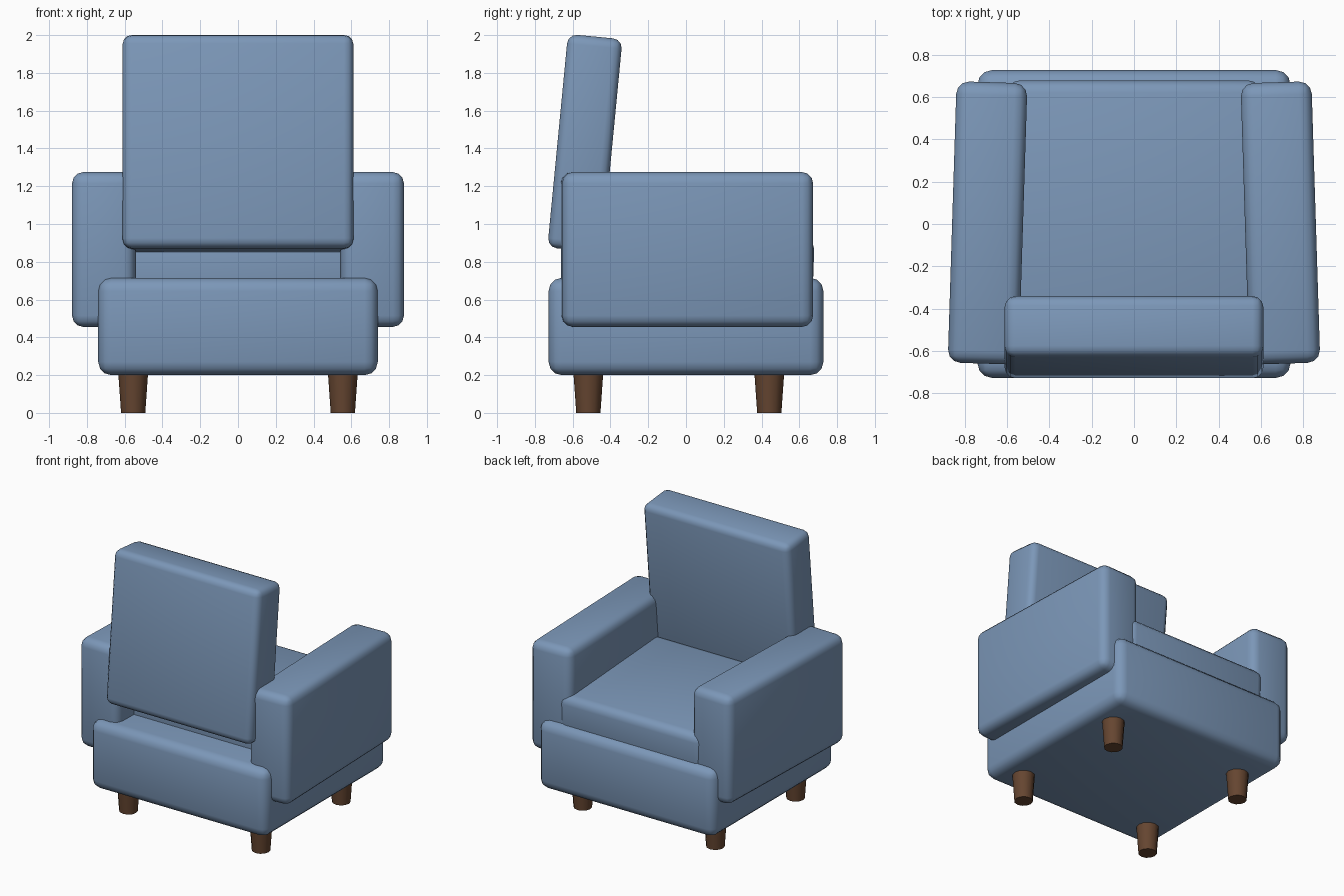
import bpy, bmesh
from math import radians
from mathutils import Matrix

if "Cube" in bpy.data.objects:
    bpy.data.objects.remove(bpy.data.objects["Cube"])


def material(name, color):
    m = bpy.data.materials.new(name)
    m.diffuse_color = (*color, 1)
    m.use_nodes = True
    m.node_tree.nodes["Principled BSDF"].inputs["Base Color"].default_value = m.diffuse_color
    return m


fabric = material("blue_fabric", (0.20, 0.31, 0.48))
wood = material("dark_wood", (0.13, 0.06, 0.03))


def finish(name, bm, loc, rot, mat):
    me = bpy.data.meshes.new(name)
    bm.to_mesh(me)
    bm.free()
    me.materials.append(mat)
    ob = bpy.data.objects.new(name, me)
    ob.location = loc
    ob.rotation_euler = [radians(a) for a in rot]
    bpy.context.collection.objects.link(ob)
    bpy.ops.object.select_all(action='DESELECT')
    ob.select_set(True)
    bpy.context.view_layer.objects.active = ob
    bpy.ops.object.shade_smooth_by_angle(angle=radians(35))
    return ob


def cushion(name, size, loc, rot=(0, 0, 0), bevel=0.06):
    """Upholstered block: box with rounded edges."""
    bm = bmesh.new()
    bmesh.ops.create_cube(bm, size=1, matrix=Matrix.Diagonal((*size, 1)))
    bmesh.ops.bevel(bm, geom=bm.edges[:], offset=bevel, segments=3,
                    profile=0.5, affect='EDGES')
    return finish(name, bm, loc, rot, fabric)


# Base, seat cushion and leaning backrest
cushion("base", (1.48, 1.455, 0.515), (0, 0, 0.4575), bevel=0.07)
cushion("seat", (1.2, 1.145, 0.35), (0, 0.1025, 0.77), (-2, 0, 0), 0.06)
cushion("backrest", (1.222, 0.29, 1.135), (0, -0.535, 1.427), (-5.5, 0, 0), 0.05)

# Armrests, slightly toed in, and tapered legs
for side, s in (("left", -1), ("right", 1)):
    cushion(side + "_armrest", (0.335, 1.33, 0.82),
            (s * 0.692, 0.005, 0.865), (0, 0, s * 1.8), 0.06)
    for end, y in (("front", -0.517), ("rear", 0.441)):
        bm = bmesh.new()
        bmesh.ops.create_cone(bm, cap_ends=True, segments=12, radius1=0.064,
                              radius2=0.081, depth=0.24)
        finish(f"{end}_{side}_leg", bm, (s * 0.555, y, 0.12), (0, 0, 0), wood)
